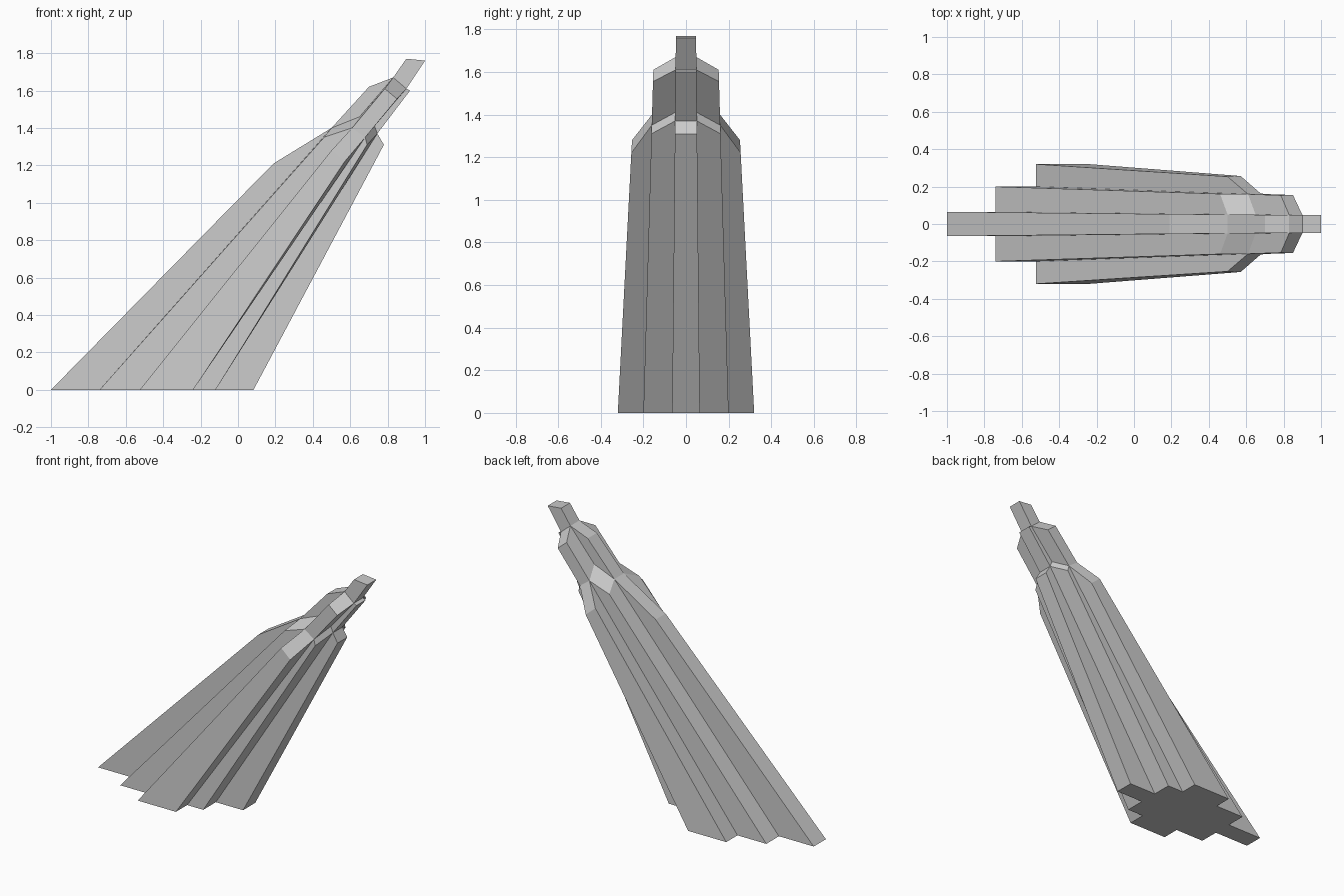
import bpy, bmesh

if "Cube" in bpy.data.objects:
    bpy.data.objects.remove(bpy.data.objects["Cube"])

bm = bmesh.new()

# Half-widths of the three nested layers (core, middle, outer), tapering with height
BASE = (0.065, 0.20, 0.32)
TAPER = (0.010, 0.029, 0.052)


def pt(p, layer, side):
    x, z = p
    return bm.verts.new((x, side * (BASE[layer] - TAPER[layer] * z), z))


def face(points, layer, side):
    bm.faces.new([pt(p, layer, side) for p in points])


def wall(chain_a, la, sa, chain_b, lb, sb):
    """Quads joining two matching open chains on two layers."""
    for i in range(len(chain_a) - 1):
        bm.faces.new([pt(chain_a[i], la, sa), pt(chain_a[i + 1], la, sa),
                      pt(chain_b[i + 1], lb, sb), pt(chain_b[i], lb, sb)])


# Profiles in the x-z plane, from rear base over the top to the front base
core = [(-1, 0), (.19, 1.21), (.50, 1.40), (.70, 1.62), (.83, 1.67), (.90, 1.77),
        (1, 1.76), (.90, 1.61), (.92, 1.60), (.745, 1.37), (.78, 1.31), (.083, 0)]
mid_in = [(-.74, 0), core[2], (.65, 1.46), core[4], core[7], (.73, 1.41), core[9], (-.12, 0)]
mid_out = [(-.74, 0), (.46, 1.35), (.61, 1.40), (.785, 1.61), (.85, 1.555),
           (.68, 1.35), (.69, 1.31), (-.12, 0)]
wing_in = [(-.525, 0), mid_out[2], mid_out[5], (-.24, 0)]
wing_out = [(-.525, 0), (.50, 1.28), (.57, 1.22), (-.24, 0)]

# Core slab edge
wall(core, 0, -1, core, 0, 1)

for s in (-1, 1):
    # Stepped walls and sloping shoulders
    wall(mid_in, 0, s, mid_out, 1, s)
    wall(wing_in, 1, s, wing_out, 2, s)
    # Core side faces left visible around the middle layer
    face(core[0:3] + [mid_in[0]], 0, s)
    face(core[2:5] + [mid_in[2]], 0, s)
    face(core[4:8], 0, s)
    face(core[7:10] + [mid_in[5]], 0, s)
    face(core[9:12] + [mid_in[7]], 0, s)
    # Middle side faces left visible around the wing
    face(mid_out[0:3] + [wing_in[0]], 1, s)
    face(mid_out[2:6], 1, s)
    face(mid_out[5:8] + [wing_in[3]], 1, s)
    # Outer wing face
    face(wing_out, 2, s)

# Weld, then close the stepped base
bmesh.ops.remove_doubles(bm, verts=bm.verts[:], dist=0.0005)
rim = [e for e in bm.edges if e.is_boundary]
bmesh.ops.holes_fill(bm, edges=rim, sides=0)
bmesh.ops.recalc_face_normals(bm, faces=bm.faces[:])

mesh = bpy.data.meshes.new("leaning_stepped_tower")
bm.to_mesh(mesh)
bm.free()
bpy.context.collection.objects.link(bpy.data.objects.new("leaning_stepped_tower", mesh))
